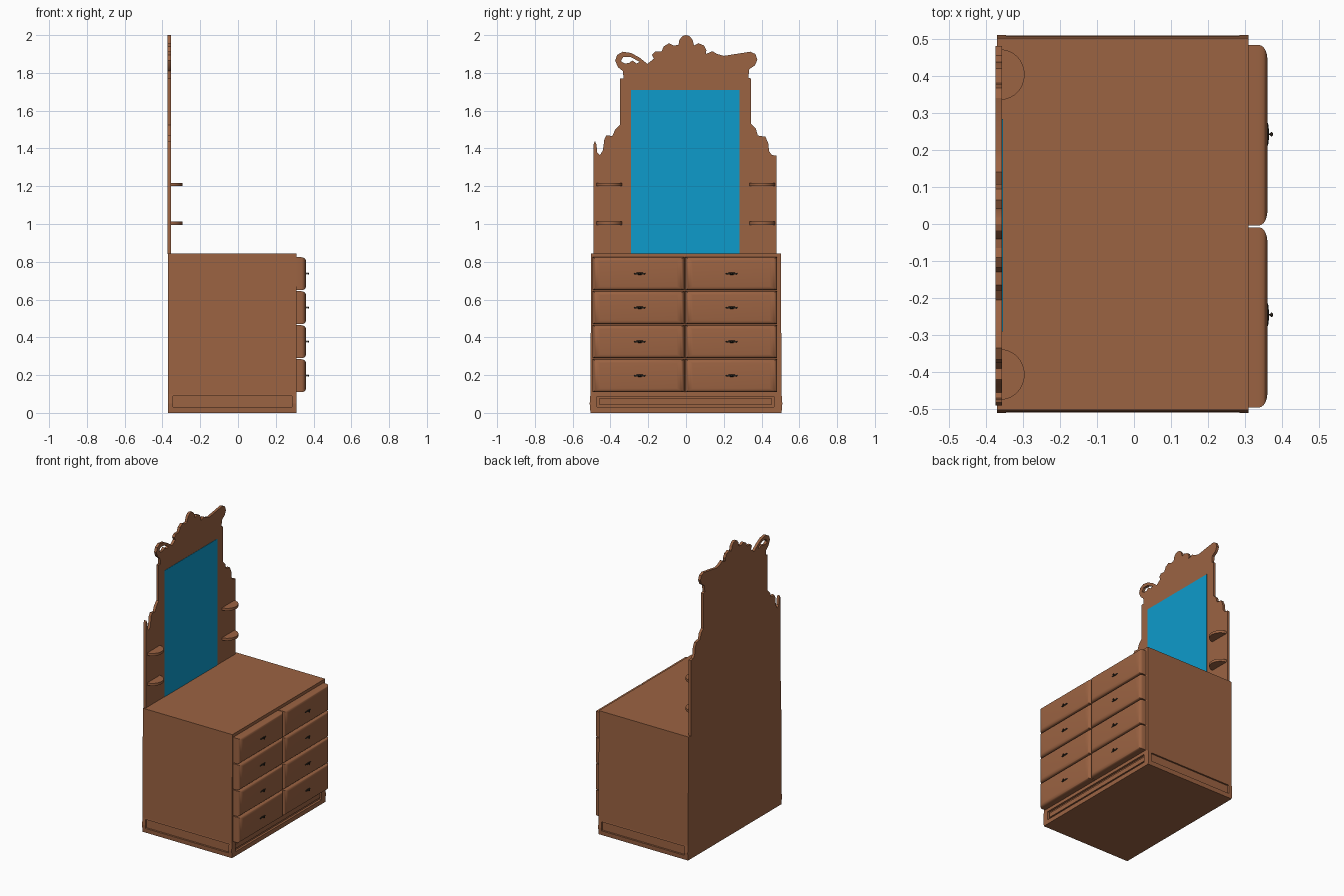
import bpy, bmesh, math

if "Cube" in bpy.data.objects:
    bpy.data.objects.remove(bpy.data.objects["Cube"])


def material(name, rgb):
    m = bpy.data.materials.new(name)
    m.diffuse_color = (*rgb, 1)
    m.use_nodes = True
    m.node_tree.nodes["Principled BSDF"].inputs["Base Color"].default_value = m.diffuse_color
    return m


WOOD = material("wood", (0.33, 0.125, 0.055))
GLASS = material("mirror_blue", (0.004, 0.33, 0.60))
DARK = material("dark_metal", (0.02, 0.015, 0.01))


def finish(obj, mat, angle=None):
    obj.data.materials.clear()
    obj.data.materials.append(mat)
    if angle:
        bpy.ops.object.select_all(action='DESELECT')
        obj.select_set(True)
        bpy.context.view_layer.objects.active = obj
        bpy.ops.object.shade_smooth_by_angle(angle=math.radians(angle))
    return obj


def loft(name, rings, mat, angle=None):
    """Skin a list of equal-length point rings and cap both ends."""
    bm = bmesh.new()
    loops = [[bm.verts.new(p) for p in r] for r in rings]
    n = len(rings[0])
    for a, b in zip(loops, loops[1:]):
        for i in range(n):
            j = (i + 1) % n
            bm.faces.new((a[i], a[j], b[j], b[i]))
    bm.faces.new(loops[0])
    bm.faces.new(loops[-1])
    bmesh.ops.recalc_face_normals(bm, faces=bm.faces)
    me = bpy.data.meshes.new(name)
    bm.to_mesh(me)
    bm.free()
    obj = bpy.data.objects.new(name, me)
    bpy.context.collection.objects.link(obj)
    return finish(obj, mat, angle)


def box(name, x, y, z, mat):
    rect = [(y[0], z[0]), (y[1], z[0]), (y[1], z[1]), (y[0], z[1])]
    return loft(name, [[(k, *p) for p in rect] for k in x], mat)


# Carcass: slightly swollen base, sides leaning in, with recessed plinth panels
half = [(0.506, 0), (0.51, 0.05), (0.506, 0.1), (0.502, 0.845)]
section = half + [(-y, z) for y, z in reversed(half)]
carcass = loft("carcass", [[(x, y, z) for y, z in section] for x in (-0.37, 0.309)], WOOD)
cutters = [box("cut_front", (0.294, 0.4), (-0.47, 0.465), (0.03, 0.088), WOOD)]
for s in (-1, 1):
    cutters.append(box("cut_side", (-0.345, 0.285), sorted((s * 0.496, s * 0.6)), (0.03, 0.09), WOOD))
bpy.context.view_layer.objects.active = carcass
for c in cutters:
    c.hide_render = True
    mod = carcass.modifiers.new("recess", 'BOOLEAN')
    mod.operation, mod.object = 'DIFFERENCE', c
    bpy.ops.object.modifier_apply(modifier=mod.name)
for c in cutters:
    bpy.data.objects.remove(c)

# Plinth moulding inside the front recess
box("plinth_moulding", (0.29, 0.302), (-0.46, 0.455), (0.045, 0.075), WOOD)


# Drawers with rolled edges, each with a small pull
def drawer(y0, y1, z0, z1):
    rings = []
    for step in range(-1, 6):
        a = max(step, 0) * math.pi / 10
        x = 0.305 if step < 0 else 0.337 + 0.023 * math.sin(a)
        dy, dz = 0.04 * (1 - math.cos(a)), 0.02 * (1 - math.cos(a))
        rings.append([(x, y0 + dy, z0 + dz), (x, y1 - dy, z0 + dz),
                      (x, y1 - dy, z1 - dz), (x, y0 + dy, z1 - dz)])
    loft("drawer", rings, WOOD, 35)


def pull(y, z):
    bpy.ops.mesh.primitive_uv_sphere_add(segments=16, ring_count=8, location=(0.36, y, z))
    plate = bpy.context.object
    plate.name, plate.scale = "pull_plate", (0.004, 0.032, 0.006)
    finish(plate, DARK, 60)
    bpy.ops.mesh.primitive_cylinder_add(vertices=10, radius=0.002, depth=0.014,
                                        location=(0.365, y, z), rotation=(0, math.pi / 2, 0))
    stem = bpy.context.object
    stem.name = "pull_stem"
    finish(stem, DARK, 40)
    bpy.ops.mesh.primitive_uv_sphere_add(segments=12, ring_count=8, location=(0.371, y, z))
    knob = bpy.context.object
    knob.name, knob.scale = "pull_knob", (0.004, 0.006, 0.006)
    finish(knob, DARK, 60)


for row in range(4):
    z = 0.11 + row * 0.18
    for y0, y1, yh in ((-0.495, -0.009, -0.245), (-0.004, 0.483, 0.242)):
        drawer(y0, y1, z, z + 0.174)
        pull(yh, z + 0.087)

# Carved mirror board: outline (y, z) from bottom left, over the crest, to bottom right
left = [(-.49, .84), (-.49, 1.42), (-.482, 1.44), (-.474, 1.42), (-.47, 1.38), (-.455, 1.365),
        (-.44, 1.39), (-.432, 1.45), (-.42, 1.47), (-.39, 1.465), (-.375, 1.5), (-.35, 1.525),
        (-.35, 1.77), (-.33, 1.77), (-.335, 1.81), (-.36, 1.83), (-.375, 1.865), (-.365, 1.895),
        (-.335, 1.912), (-.29, 1.905), (-.245, 1.88), (-.205, 1.848), (-.17, 1.875)]
crest = [(-.18, 1.895), (-.165, 1.912), (-.13, 1.912), (-.118, 1.94), (-.09, 1.957), (-.065, 1.945),
         (-.04, 1.948), (-.035, 1.975), (-.018, 1.995), (0, 2.0), (.018, 1.995), (.035, 1.975),
         (.042, 1.945), (.065, 1.957), (.095, 1.945), (.108, 1.92), (.105, 1.9), (.14, 1.915), (.165, 1.9)]
right = [(.2, 1.89), (.34, 1.912), (.367, 1.9), (.378, 1.87), (.365, 1.84), (.335, 1.82), (.33, 1.775),
         (.345, 1.77), (.345, 1.53), (.37, 1.505), (.38, 1.468), (.42, 1.462), (.435, 1.43),
         (.44, 1.385), (.455, 1.365), (.48, 1.362), (.48, .84)]
scroll_hole = [(-.345, 1.862), (-.332, 1.885), (-.295, 1.885), (-.245, 1.858), (-.262, 1.85),
               (-.285, 1.866), (-.3, 1.852), (-.325, 1.85)]
curve = bpy.data.curves.new("mirror_board", 'CURVE')
curve.dimensions, curve.fill_mode, curve.extrude = '2D', 'BOTH', 0.009
for pts in (left + crest + right, scroll_hole):
    sp = curve.splines.new('POLY')
    sp.points.add(len(pts) - 1)
    for p, (y, z) in zip(sp.points, pts):
        p.co = (y, z, 0, 1)
    sp.use_cyclic_u = True
board = bpy.data.objects.new("mirror_board", curve)
bpy.context.collection.objects.link(board)
board.location.x = -0.365
board.rotation_euler = (math.pi / 2, 0, math.pi / 2)
bpy.ops.object.select_all(action='DESELECT')
board.select_set(True)
bpy.context.view_layer.objects.active = board
bpy.ops.object.convert(target='MESH')
finish(bpy.context.object, WOOD, 30)

# Mirror glass
box("mirror_glass", (-0.36, -0.354), (-0.29, 0.283), (0.845, 1.71), GLASS)

# Half-round trinket shelves on both sides of the glass
arc = [math.pi * (i / 16 - 0.5) for i in range(17)]
for yc in (-0.406, 0.403):
    for z in (0.995, 1.2):
        loft("side_shelf", [[(-0.36 + 0.065 * math.cos(a), yc + 0.068 * math.sin(a), h) for a in arc]
                            for h in (z, z + 0.017)], WOOD, 30)
